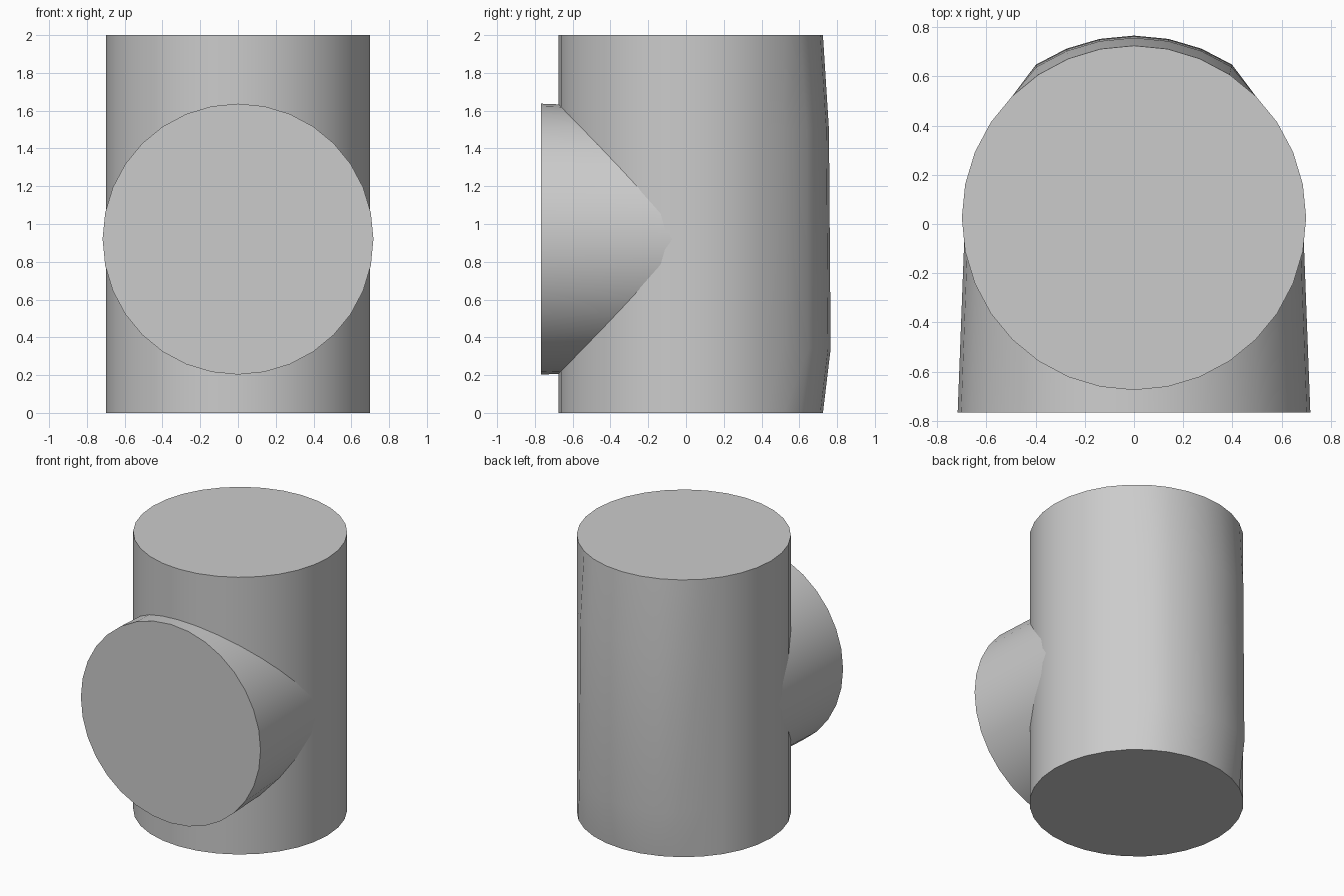
import bpy
import bmesh
from math import cos, sin, tau, radians

cube = bpy.data.objects.get("Cube")
if cube:
    bpy.data.objects.remove(cube, do_unlink=True)

SIDES = 32

grey = bpy.data.materials.new("plain grey")
grey.use_nodes = True
colour = (0.6, 0.6, 0.6, 1)
grey.diffuse_color = colour
grey.node_tree.nodes["Principled BSDF"].inputs["Base Color"].default_value = colour


def loft(name, rings):
    """Closed solid through a list of point rings, smooth with sharp rims."""
    bm = bmesh.new()
    loops = [[bm.verts.new(p) for p in ring] for ring in rings]
    for low, high in zip(loops, loops[1:]):
        for i in range(SIDES):
            j = (i + 1) % SIDES
            bm.faces.new((low[i], low[j], high[j], high[i]))
    bm.faces.new(loops[0])
    bm.faces.new(loops[-1])
    bmesh.ops.recalc_face_normals(bm, faces=bm.faces)
    mesh = bpy.data.meshes.new(name)
    bm.to_mesh(mesh)
    bm.free()
    mesh.materials.append(grey)
    obj = bpy.data.objects.new(name, mesh)
    bpy.context.collection.objects.link(obj)
    bpy.ops.object.select_all(action="DESELECT")
    obj.select_set(True)
    bpy.context.view_layer.objects.active = obj
    bpy.ops.object.shade_smooth_by_angle(angle=radians(30))
    return obj


def body_ring(z, bulge):
    """Upright circle whose back is pushed out by the bulge."""
    ring = []
    for i in range(SIDES):
        a = tau * i / SIDES
        x, y = 0.7 * cos(a), 0.025 + 0.7 * sin(a)
        if sin(a) > 0.75:
            x, y = x * (1 + bulge * 0.6), y + bulge
        ring.append((x, y, z))
    return ring


def branch_ring(y, radius):
    angles = [tau * i / SIDES for i in range(SIDES)]
    return [(radius * cos(a), y, 0.92 + radius * sin(a)) for a in angles]


# Main upright barrel, with a slight swelling along its back
loft("main_barrel", [body_ring(0, 0), body_ring(0.34, 0.041),
                     body_ring(1.5, 0.032), body_ring(2, 0)])

# Side branch facing the front, flaring a little towards its open end
loft("front_branch", [branch_ring(-0.06, 0.69), branch_ring(-0.767, 0.717)])
